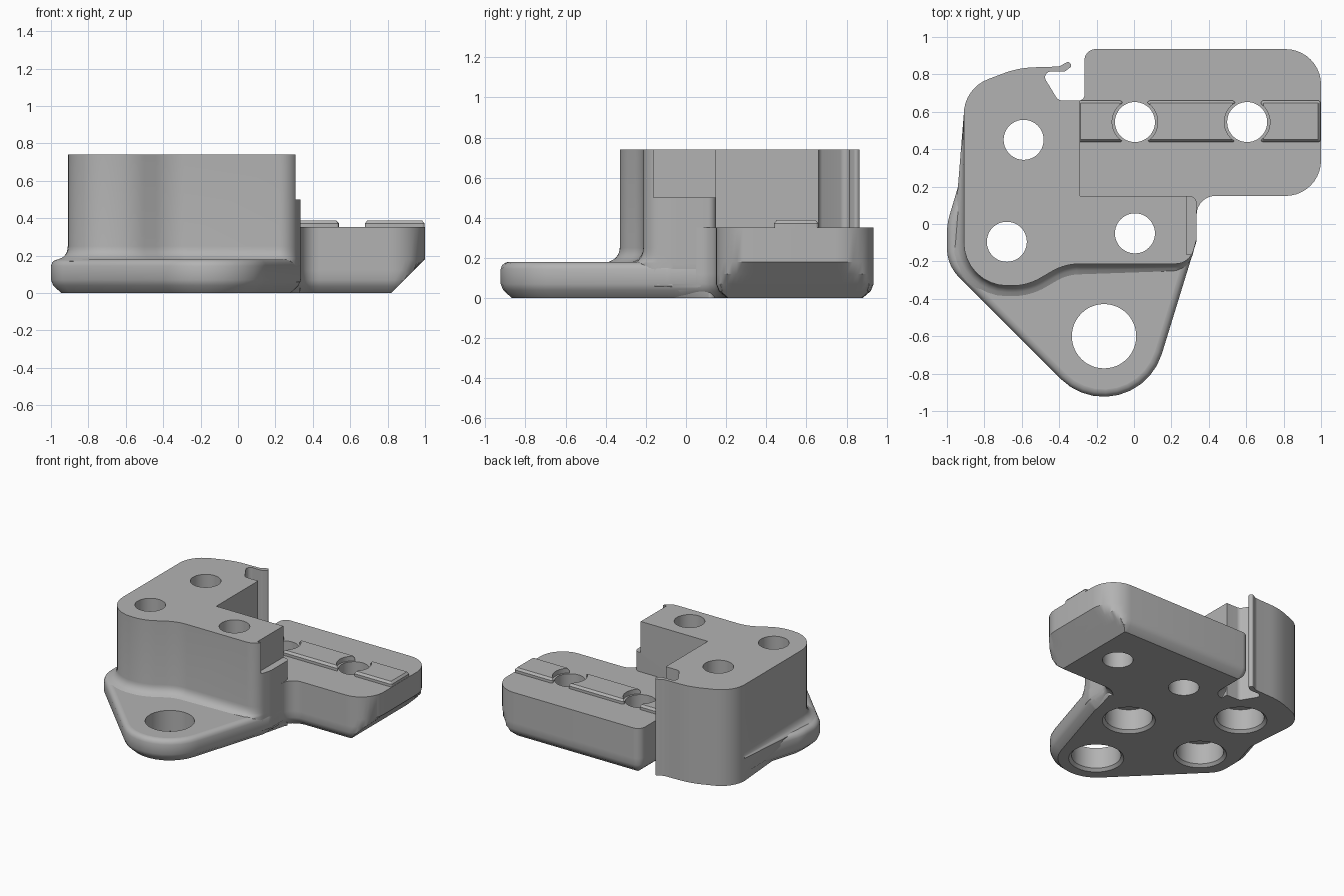
import bpy, bmesh, math
from mathutils import Vector

if "Cube" in bpy.data.objects:
    bpy.data.objects.remove(bpy.data.objects["Cube"])

grey = bpy.data.materials.new("plain grey")
grey.use_nodes = True
grey.diffuse_color = (0.45, 0.45, 0.45, 1)
grey.node_tree.nodes["Principled BSDF"].inputs["Base Color"].default_value = grey.diffuse_color


def clamp(v):
    return max(0.0, min(1.0, v))


def rounded(corners, steps=10):
    """Outline from (x, y, radius) corners, each radius turned into an arc."""
    out = []
    n = len(corners)
    for i, (x, y, r) in enumerate(corners):
        p = Vector((x, y))
        if not r:
            out.append(p)
            continue
        d1 = (Vector(corners[i - 1][:2]) - p).normalized()
        d2 = (Vector(corners[(i + 1) % n][:2]) - p).normalized()
        half = d1.angle(d2) / 2
        centre = p + (d1 + d2).normalized() * r / math.sin(half)
        t = r / math.tan(half)
        a, b = p + d1 * t - centre, p + d2 * t - centre
        start = math.atan2(a.y, a.x)
        turn = (math.atan2(b.y, b.x) - start + math.pi) % math.tau - math.pi
        for k in range(steps + 1):
            ang = start + turn * k / steps
            out.append(centre + Vector((math.cos(ang), math.sin(ang))) * r)
    return [p for i, p in enumerate(out) if (p - out[i - 1]).length > 1e-4]


def grow(outline, amount, weight=lambda p: 1.0):
    """Offset a counter-clockwise outline outward."""
    out = []
    for i, p in enumerate(outline):
        e1 = (p - outline[i - 1]).normalized()
        e2 = (outline[(i + 1) % len(outline)] - p).normalized()
        n1, n2 = Vector((e1.y, -e1.x)), Vector((e2.y, -e2.x))
        m = (n1 + n2) / max(0.4, 1 + n1.dot(n2))
        out.append(p + m * amount * weight(p))
    return out


def loft(bm, rings):
    """Skin a stack of (outline, z) rings and cap both ends."""
    rows = [[bm.verts.new((p[0], p[1], z)) for p in pts] for pts, z in rings]
    n = len(rows[0])
    for lo, hi in zip(rows, rows[1:]):
        for i in range(n):
            j = (i + 1) % n
            bm.faces.new((lo[i], lo[j], hi[j], hi[i]))
    bm.faces.new(rows[0][::-1])
    bm.faces.new(rows[-1])


def circle(x, y, r, n=48):
    return [(x + r * math.cos(math.tau * i / n), y + r * math.sin(math.tau * i / n))
            for i in range(n)]


def make(name, *stacks):
    bm = bmesh.new()
    for rings in stacks:
        loft(bm, rings)
    bmesh.ops.recalc_face_normals(bm, faces=bm.faces)
    mesh = bpy.data.meshes.new(name)
    bm.to_mesh(mesh)
    bm.free()
    mesh.materials.append(grey)
    ob = bpy.data.objects.new(name, mesh)
    bpy.context.collection.objects.link(ob)
    return ob


def finish(ob, *cutters):
    bpy.ops.object.select_all(action="DESELECT")
    bpy.context.view_layer.objects.active = ob
    ob.select_set(True)
    for c in cutters:
        mod = ob.modifiers.new("cut", "BOOLEAN")
        mod.operation, mod.solver, mod.object = "DIFFERENCE", "EXACT", c
        bpy.ops.object.modifier_apply(modifier=mod.name)
    bpy.ops.object.shade_smooth_by_angle(angle=math.radians(32))


# Hole cutters: counterbored block holes, plain arm holes, wide foot hole
R, BORE, EYE = 0.107, 0.165, 0.172
block_holes = [(-0.59, 0.45), (-0.68, -0.095), (0.005, -0.05)]
arm_holes = [(0.005, 0.545), (0.605, 0.545)]


def drill(centre, profile):
    return [(circle(*centre, r), z) for r, z in profile]


stacks = [drill(c, [(BORE + 0.04, -0.02), (BORE, 0.02), (BORE, 0.18), (R, 0.181), (R, 0.9)])
          for c in block_holes]
stacks += [drill(c, [(R, -0.1), (R, 0.9)]) for c in arm_holes]
stacks.append(drill((-0.16, -0.6), [(EYE + 0.04, -0.02), (EYE, 0.02), (EYE, 0.9)]))
holes = make("hole_cutter", *stacks)
rib_gaps = make("rib_gap_cutter", *[drill((x, y), [(0.122, 0.2), (0.122, 0.6)])
                                    for x, y in arm_holes])
box = [(0.28, -0.163), (0.6, -0.163), (0.6, 0.4), (0.28, 0.4)]
ledge = make("ledge_cutter", [(box, 0.5), (box, 0.9)])

# Foot flange
foot = rounded([(-0.01, -1.21, 0.325), (0.335, -0.09, 0.1), (0.335, 0.08, 0),
                (-0.8, 0.3, 0), (-0.905, 0.32, 0), (-1.0, 0.0, 0.35),
                (-1.0, -0.22, 0.22)])
foot_profile = [(-0.055, 0), (-0.012, 0.04), (0, 0.07), (0, 0.145), (-0.007, 0.163),
                (-0.02, 0.175), (-0.038, 0.18), (-0.04, 0.18)]
flange = make("foot_flange", [(grow(foot, d), z) for d, z in foot_profile])

# Tall block with the hooked lip and the fillet that runs onto the flange
block = rounded([(-0.91, -0.33, 0.232), (-0.57, -0.33, 0.3), (-0.37, -0.213, 0.3),
                 (0.298, -0.213, 0.1), (0.335, -0.08, 0.1), (0.335, 0.15, 0.04),
                 (-0.29, 0.15, 0), (-0.29, 0.66, 0), (-0.405, 0.66, 0.04),
                 (-0.49, 0.8, 0.03), (-0.45, 0.815, 0.015), (-0.37, 0.815, 0.03),
                 (-0.33, 0.845, 0.015), (-0.35, 0.87, 0.015), (-0.4, 0.842, 0.06),
                 (-0.62, 0.835, 0.5), (-0.91, 0.725, 0.2)], 8)


def front(p):
    return clamp((0.06 - p.y) / 0.2) * clamp((0.32 - p.x) / 0.15)


def low(p):
    return clamp((0.12 - p.y) / 0.05)


block_rings = [(grow(block, -0.055, low), 0), (block, 0.06),
               (grow(block, 0.07, front), 0.172)]
for k in range(1, 7):
    a = math.radians(15 * k)
    block_rings.append((grow(block, 0.07 * (1 - math.sin(a)), front),
                        0.25 - 0.07 * math.cos(a)))
block_rings.append((block, 0.74))
tall = make("tall_block", block_rings)

# Low arm with a sloped underside at its free end
arm = rounded([(0.335, -0.05, 0), (0.335, 0.15, 0.1), (1, 0.15, 0.19), (1, 0.935, 0.19),
               (-0.265, 0.935, 0.06), (-0.265, 0.66, 0.03), (-0.38, 0.66, 0),
               (-0.38, 0.05, 0), (0.2, 0.05, 0), (0.2, -0.05, 0)])
arm_rings = []
for d, z in [(-0.055, 0), (-0.014, 0.035), (0, 0.07), (0, 0.12), (0, 0.18), (0, 0.352)]:
    arm_rings.append(([(min(p.x, 0.82 + z), p.y) for p in grow(arm, d)], z))
low_arm = make("low_arm", arm_rings)

# Raised locating ribs along the arm, scooped around the holes
ribs = []
for x0, x1 in [(-0.3, -0.062), (0.072, 0.54), (0.678, 0.998)]:
    strip = rounded([(x0, 0.438, 0.015), (x1, 0.438, 0.015),
                     (x1, 0.66, 0.015), (x0, 0.66, 0.015)], 4)
    ribs.append([(strip, 0.33), (strip, 0.372), (grow(strip, -0.014), 0.388)])
rib = make("locating_ribs", *ribs)

finish(flange, holes)
finish(tall, holes, ledge)
finish(low_arm, holes)
finish(rib, rib_gaps)
for cutter in (holes, rib_gaps, ledge):
    bpy.data.objects.remove(cutter)
